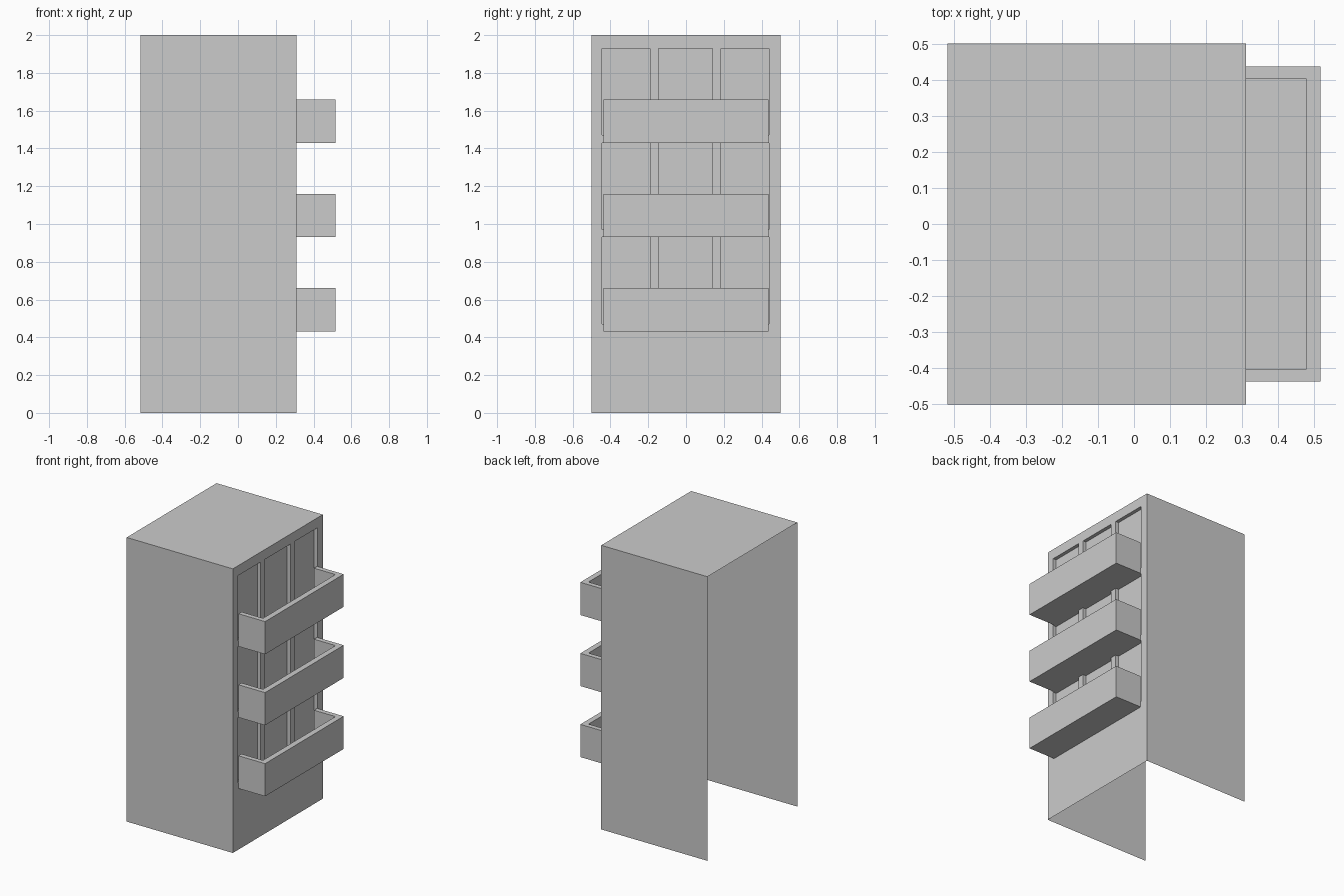
import bpy
import bmesh
from mathutils import Vector

cube = bpy.data.objects.get("Cube")
if cube:
    bpy.data.objects.remove(cube, do_unlink=True)

GREY = (0.6, 0.6, 0.6, 1.0)
concrete = bpy.data.materials.new("light grey concrete")
concrete.use_nodes = True
concrete.diffuse_color = GREY
concrete.node_tree.nodes["Principled BSDF"].inputs["Base Color"].default_value = GREY

BACK, WALL, RAIL = -0.517, 0.31, 0.517     # x of open side, facade, balcony front
HALF, HEIGHT = 0.5, 2.0
STOREYS = [0.43, 0.93, 1.43]               # underside of each balcony
SLAB, PARAPET, STOREY = 0.04, 0.23, 0.5
WINDOWS = [(-0.445, -0.19), (-0.145, 0.14), (0.185, 0.44)]
RECESS = 0.025


def finish(name, bm):
    mesh = bpy.data.meshes.new(name)
    bm.to_mesh(mesh)
    bm.free()
    mesh.materials.append(concrete)
    obj = bpy.data.objects.new(name, mesh)
    bpy.context.collection.objects.link(obj)
    return obj


def polygon(bm, points):
    return bm.faces.new([bm.verts.new(p) for p in points])


# Thin tower shell: roof and two side walls, open underneath and at the rear
bm = bmesh.new()
bmesh.ops.create_cube(bm, size=1)
for v in bm.verts:
    v.co = (WALL if v.co.x > 0 else BACK, v.co.y * 2 * HALF, (v.co.z + 0.5) * HEIGHT)
bm.normal_update()
open_sides = [f for f in bm.faces if f.normal.z < -0.5 or abs(f.normal.x) > 0.5]
bmesh.ops.delete(bm, geom=open_sides, context='FACES')
finish("tower_shell", bm)

# Facade, cut along the window edges, with each window pushed in
bm = bmesh.new()
polygon(bm, [(WALL, -HALF, 0), (WALL, HALF, 0), (WALL, HALF, HEIGHT), (WALL, -HALF, HEIGHT)])
cuts = [((0, y, 0), (0, 1, 0)) for pair in WINDOWS for y in pair]
for z in STOREYS:
    cuts += [((0, 0, z + SLAB), (0, 0, 1)), ((0, 0, z + STOREY), (0, 0, 1))]
for point, normal in cuts:
    geom = bm.verts[:] + bm.edges[:] + bm.faces[:]
    bmesh.ops.bisect_plane(bm, geom=geom, plane_co=point, plane_no=normal)
bm.normal_update()


def is_window(face):
    c = face.calc_center_median()
    return (any(a < c.y < b for a, b in WINDOWS)
            and any(z + SLAB < c.z < z + STOREY for z in STOREYS))


bmesh.ops.inset_individual(bm, faces=[f for f in bm.faces if is_window(f)],
                           thickness=0, depth=-RECESS)
finish("window_facade", bm)

# Balconies: a U-shaped parapet around a floor slab
OUT, IN, IN_X = 0.437, 0.403, 0.477
inner = [(WALL, -IN), (IN_X, -IN), (IN_X, IN), (WALL, IN)]
outer = [(WALL, OUT), (RAIL, OUT), (RAIL, -OUT), (WALL, -OUT)]
for number, z in enumerate(STOREYS, 1):
    bm = bmesh.new()
    base = polygon(bm, [(x, y, z) for x, y in inner + outer])
    top = bmesh.ops.extrude_face_region(bm, geom=[base], use_keep_orig=True)["geom"]
    bmesh.ops.translate(bm, vec=Vector((0, 0, PARAPET)),
                        verts=[g for g in top if isinstance(g, bmesh.types.BMVert)])
    bmesh.ops.recalc_face_normals(bm, faces=bm.faces[:])
    polygon(bm, [(x, y, z + SLAB) for x, y in inner])
    polygon(bm, [(x, y, z) for x, y in reversed(inner)])
    finish(f"balcony_{number}", bm)
